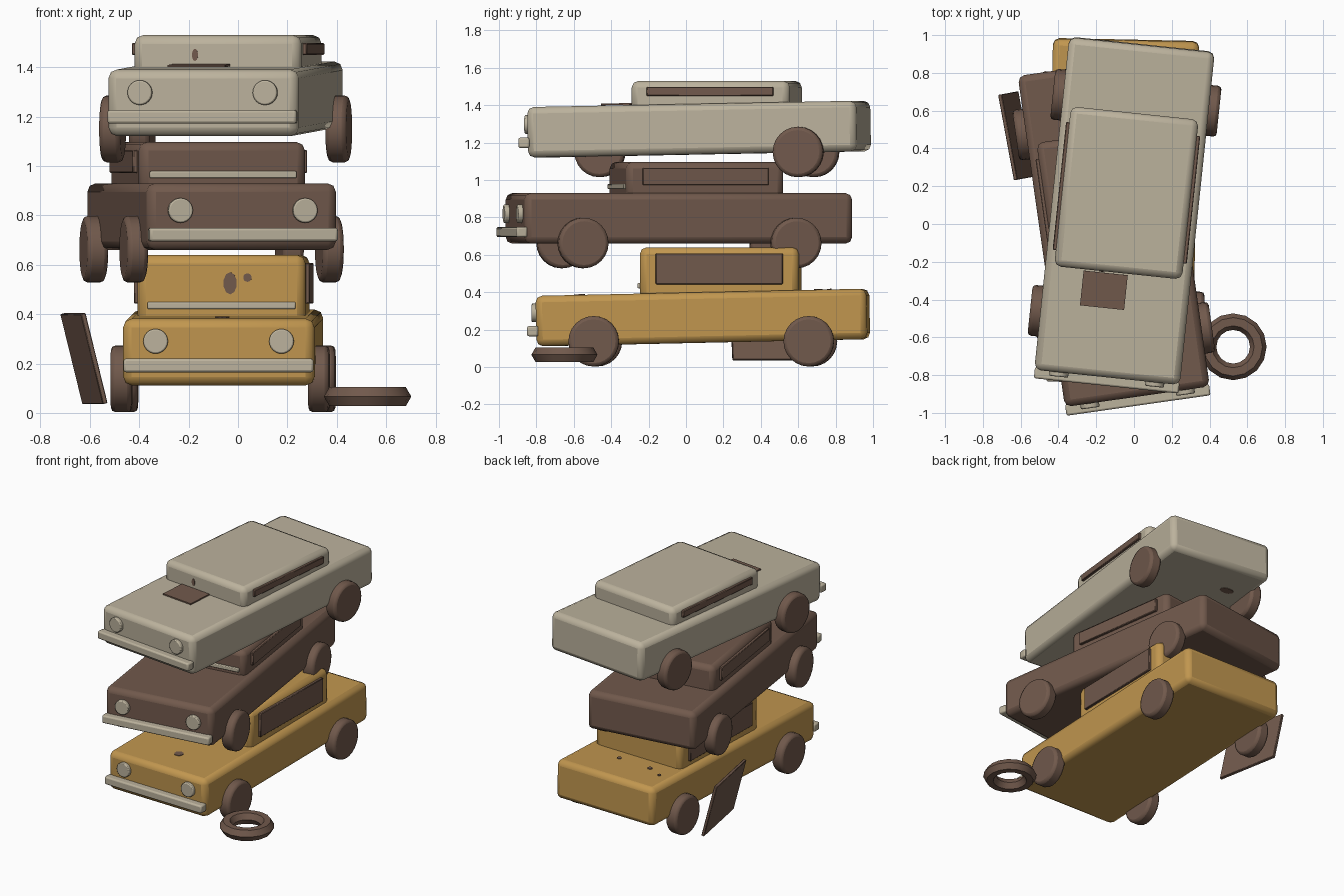
import bpy, bmesh
from math import radians, pi
from mathutils import Matrix, Vector, Euler

if "Cube" in bpy.data.objects:
    bpy.data.objects.remove(bpy.data.objects["Cube"])


def material(name, rgb):
    m = bpy.data.materials.new(name)
    m.use_nodes = True
    m.diffuse_color = (*rgb, 1)
    m.node_tree.nodes["Principled BSDF"].inputs["Base Color"].default_value = (*rgb, 1)
    return m


BEIGE = material("faded beige", (0.50, 0.445, 0.335))
YELLOW = material("ochre yellow", (0.53, 0.305, 0.078))
BROWN = material("rust brown", (0.165, 0.10, 0.072))


def finish(name, bm, mat, matrix, bevel=0, segments=2):
    mesh = bpy.data.meshes.new(name)
    bm.to_mesh(mesh)
    bm.free()
    mesh.materials.append(mat)
    ob = bpy.data.objects.new(name, mesh)
    bpy.context.collection.objects.link(ob)
    ob.matrix_world = matrix
    if bevel:
        mod = ob.modifiers.new("soft edges", "BEVEL")
        mod.width, mod.segments = bevel, segments
        mod.limit_method, mod.angle_limit = "ANGLE", radians(40)
    bpy.ops.object.select_all(action="DESELECT")
    ob.select_set(True)
    bpy.context.view_layer.objects.active = ob
    bpy.ops.object.shade_smooth_by_angle(angle=radians(35))
    return ob


def place(base, loc, rot=(0, 0, 0)):
    return base @ Matrix.LocRotScale(Vector(loc), Euler([radians(a) for a in rot]), None)


def box(name, mat, base, loc, size, rot=(0, 0, 0), bevel=0, segments=2):
    bm = bmesh.new()
    bmesh.ops.create_cube(bm, size=1)
    bmesh.ops.scale(bm, vec=size, verts=bm.verts)
    return finish(name, bm, mat, place(base, loc, rot), bevel, segments)


def disc(name, mat, base, loc, size, rot=(0, 0, 0), bevel=0, sides=24):
    # size = two diameters and the thickness
    bm = bmesh.new()
    bmesh.ops.create_cone(bm, cap_ends=True, segments=sides, radius1=0.5, radius2=0.5, depth=1)
    bmesh.ops.scale(bm, vec=size, verts=bm.verts)
    return finish(name, bm, mat, place(base, loc, rot), bevel)


def car(label, paint, center, yaw, pitch, body_top, cabin_top, wheel_z, missing=(), trim=True):
    base = place(Matrix(), (*center, 0), (0, 0, yaw))
    # body and squashed cabin
    box(label + "_body", paint, base, (0, 0, body_top - 0.135), (0.775, 1.77, 0.27),
        (pitch, 0, 0), 0.035)
    height = cabin_top - body_top + 0.04
    cabin_y = 0.095
    box(label + "_cabin", paint, base, (0, cabin_y, cabin_top - height / 2),
        (0.68, 0.85, height), bevel=0.035)
    window_h = cabin_top - body_top - 0.075
    for side, tag in ((1, "left"), (-1, "right")):
        box(f"{label}_{tag}_window", BROWN, base,
            (side * 0.342, cabin_y, (cabin_top + body_top) / 2 + 0.005),
            (0.03, 0.68, window_h), bevel=0.004, segments=1)
        # headlights and wheels
        disc(f"{label}_{tag}_headlight", BEIGE, base, (side * 0.255, -0.89, body_top - 0.11),
             (0.1, 0.1, 0.04), (90, 0, 0), 0.006)
        for end, where in ((-1, "front"), (1, "rear")):
            if (side, end) not in missing:
                disc(f"{label}_{where}_{tag}_wheel", BROWN, base,
                     (side * 0.4, end * 0.575, wheel_z), (0.27, 0.27, 0.085), (0, 90, 0), 0.018)
    # bumper and windscreen trim
    box(label + "_bumper", BEIGE, base, (0, -0.902, body_top - 0.208), (0.77, 0.06, 0.055), bevel=0.01)
    if trim:
        box(label + "_windscreen_trim", BEIGE, base, (0, cabin_y - 0.428, body_top + 0.035),
            (0.6, 0.02, 0.028), bevel=0.005)
    return base


bottom = car("bottom_car", YELLOW, (-0.06, 0.09), -1.2, 1.25, 0.40, 0.64, 0.138)
middle = car("middle_car", BROWN, (-0.107, -0.038), 8.1, 0, 0.93, 1.097, 0.663)
top = car("top_car", BEIGE, (-0.05, 0.07), -6, 1.1, 1.407, 1.53, 1.15,
          missing=((1, -1),), trim=False)

# rust patches
box("hood_patch", BROWN, top, (-0.065, -0.43, 1.406), (0.235, 0.185, 0.009), (1, 0, 0))
disc("top_cabin_rust", BROWN, top, (-0.09, -0.331, 1.45), (0.025, 0.05, 0.006), (90, 0, 0), sides=10)
disc("top_floor_rust", BROWN, top, (-0.22, 0.62, 1.148), (0.1, 0.06, 0.006), (1, 0, 0), sides=10)
for i, (x, z, w, h) in enumerate(((0.035, 0.525, 0.055, 0.09), (0.105, 0.548, 0.035, 0.035))):
    disc(f"cabin_rust_{i}", BROWN, bottom, (x, -0.331, z), (w, h, 0.006), (90, 0, -0.0), sides=10)
for i, (x, y, d) in enumerate(((0.01, -0.66, 0.06), (0.08, 0.61, 0.03),
                               (-0.17, 0.62, 0.035), (-0.28, 0.67, 0.025))):
    disc(f"panel_rust_{i}", BROWN, bottom, (x, y, 0.401 + y * 0.022), (d, d, 0.006),
         (1.25, 0, 0), sides=10)

# loose door leaning outwards beside the stack
box("loose_door", BROWN, Matrix(), (-0.624, 0.467, 0.22), (0.02, 0.46, 0.376), (0, -14, 10.5),
    bevel=0.003, segments=1)

# loose tyre: a hexagonal section swept round a circle
bm = bmesh.new()
ring = [bm.verts.new(Matrix.Rotation(k * pi / 3, 3, "Y") @ Vector((0.044, 0, 0)) + Vector((0.133, 0, 0)))
        for k in range(6)]
edges = [bm.edges.new((ring[k], ring[(k + 1) % 6])) for k in range(6)]
bmesh.ops.spin(bm, geom=ring + edges, cent=(0, 0, 0), axis=(0, 0, 1), angle=2 * pi,
               steps=16, use_merge=True)
bmesh.ops.remove_doubles(bm, verts=bm.verts, dist=0.0005)
bmesh.ops.recalc_face_normals(bm, faces=bm.faces)
finish("loose_tyre", bm, BROWN, place(Matrix(), (0.525, -0.65, 0.066)))
